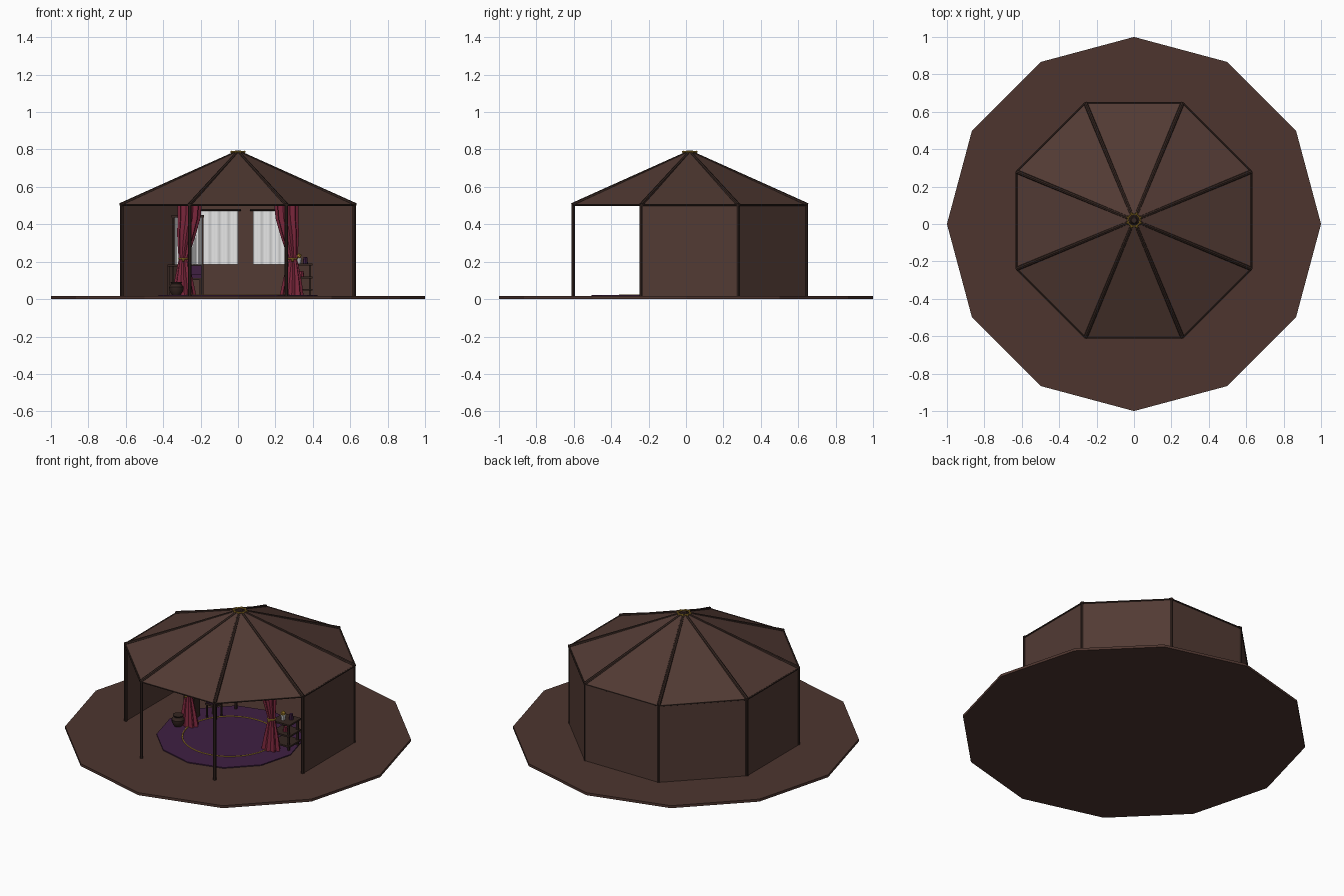
import bpy, bmesh
from math import sin, cos, pi, radians
from mathutils import Vector, Matrix

cube = bpy.data.objects.get("Cube")
if cube:
    bpy.data.objects.remove(cube)


def material(name, rgb):
    m = bpy.data.materials.new(name)
    m.use_nodes = True
    m.diffuse_color = (*rgb, 1)
    m.node_tree.nodes["Principled BSDF"].inputs["Base Color"].default_value = (*rgb, 1)
    return m


CANVAS = material("brown canvas", (0.085, 0.043, 0.034))
EARTH = material("brown earth", (0.075, 0.036, 0.028))
WOOD = material("dark wood", (0.035, 0.019, 0.015))
RED = material("crimson cloth", (0.2, 0.02, 0.045))
PURPLE = material("purple cloth", (0.05, 0.014, 0.055))
GOLD = material("gold", (0.42, 0.25, 0.03))
WHITE = material("white cloth", (0.8, 0.8, 0.8))


def finish(name, bm, mat, smooth=False):
    bmesh.ops.recalc_face_normals(bm, faces=bm.faces)
    me = bpy.data.meshes.new(name)
    bm.to_mesh(me)
    bm.free()
    me.materials.append(mat)
    ob = bpy.data.objects.new(name, me)
    bpy.context.collection.objects.link(ob)
    if smooth:
        bpy.ops.object.select_all(action='DESELECT')
        ob.select_set(True)
        bpy.context.view_layer.objects.active = ob
        bpy.ops.object.shade_smooth_by_angle()
    return ob


def box(name, center, size, mat, turn=0):
    bm = bmesh.new()
    bmesh.ops.create_cube(bm, size=1, matrix=Matrix.Translation(center)
                          @ Matrix.Rotation(turn, 4, 'Z') @ Matrix.Diagonal((*size, 1)))
    return finish(name, bm, mat)


def cone(name, base, r1, r2, height, sides, mat, turn=0, caps=True):
    bm = bmesh.new()
    m = Matrix.Translation(Vector(base) + Vector((0, 0, height / 2))) @ Matrix.Rotation(turn, 4, 'Z')
    bmesh.ops.create_cone(bm, cap_ends=caps, segments=sides, radius1=r1, radius2=r2,
                          depth=height, matrix=m)
    return finish(name, bm, mat)


def pole(name, a, b, r, mat, sides=8):
    a, b = Vector(a), Vector(b)
    d = b - a
    bm = bmesh.new()
    m = Matrix.Translation((a + b) / 2) @ d.to_track_quat('Z', 'Y').to_matrix().to_4x4()
    bmesh.ops.create_cone(bm, cap_ends=True, segments=sides, radius1=r, radius2=r,
                          depth=d.length, matrix=m)
    return finish(name, bm, mat, True)


def ball(name, center, r, mat):
    bm = bmesh.new()
    bmesh.ops.create_icosphere(bm, subdivisions=1, radius=r, matrix=Matrix.Translation(center))
    return finish(name, bm, mat)


def loft(name, rings, mat):
    """Skin equal-length closed rings into a tube with capped ends."""
    bm = bmesh.new()
    vs = [[bm.verts.new(p) for p in ring] for ring in rings]
    n = len(vs[0])
    for lo, hi in zip(vs, vs[1:]):
        for i in range(n):
            j = (i + 1) % n
            bm.faces.new((lo[i], lo[j], hi[j], hi[i]))
    bm.faces.new(vs[0])
    bm.faces.new(vs[-1])
    return finish(name, bm, mat, True)


def torus(name, center, r, tube, mat):
    bpy.ops.mesh.primitive_torus_add(location=center, major_radius=r, minor_radius=tube,
                                     major_segments=32, minor_segments=6)
    ob = bpy.context.object
    ob.name = name
    ob.data.materials.append(mat)
    bpy.ops.object.shade_smooth_by_angle()
    return ob


# Ground and tent shell
FLOOR, EAVE, APEX, CY, R = 0.016, 0.503, 0.785, 0.02, 0.68
cone("ground", (0, 0, 0), 1, 1, FLOOR, 12, EARTH)
cone("roof", (0, CY, EAVE), R, 0.02, APEX - EAVE, 8, CANVAS, radians(22.5), False)
corners = [Vector((R * cos(radians(22.5 + 45 * k)), CY + R * sin(radians(22.5 + 45 * k)), 0))
           for k in range(8)]
up = Vector((0, 0, 1))
for k, c in enumerate(corners):
    nxt = corners[(k + 1) % 8]
    inner = c * 0.99
    pole("corner_post", inner + up * FLOOR, inner + up * EAVE, 0.01, WOOD)
    pole("roof_rib", c + up * EAVE, Vector((0, CY, APEX)), 0.011, WOOD)
    pole("eave_beam", c + up * EAVE, nxt + up * EAVE, 0.005, WOOD, 6)
    # Three front bays stay open
    if k not in (4, 5, 6):
        mid = (c + nxt) / 2 * 0.992
        d = nxt - c
        box("wall", mid + up * (FLOOR + EAVE) / 2, (d.length, 0.008, EAVE - FLOOR),
            CANVAS, radians(45 * k + 135))

# Gold crown on the roof peak
cone("roof_cap", (0, CY, APEX - 0.01), 0.03, 0.015, 0.02, 8, WOOD)
torus("crown_ring", (0, CY, APEX + 0.002), 0.033, 0.004, GOLD)
for k in range(8):
    a = k * pi / 4 + pi / 8
    ball("crown_bead", (0.038 * cos(a), CY + 0.038 * sin(a), APEX + 0.002), 0.007, GOLD)

# Round carpet with gold ring
MID = -0.08
cone("carpet", (0, MID, FLOOR), 0.425, 0.425, 0.006, 12, PURPLE)
bpy.ops.mesh.primitive_torus_add(location=(0, MID, FLOOR + 0.006), major_radius=0.275,
                                 minor_radius=0.004, major_segments=40, minor_segments=6)
ring = bpy.context.object
ring.name = "carpet_ring"
ring.data.materials.append(GOLD)

# Pleated curtains drawn in by gold ties: height, centre x, half width
PROFILE = [(0.022, 0.287, 0.056), (0.1, 0.29, 0.044), (0.18, 0.292, 0.028), (0.215, 0.292, 0.022),
           (0.26, 0.287, 0.03), (0.35, 0.275, 0.045), (0.43, 0.262, 0.054), (0.51, 0.258, 0.057)]
N = 48
for side in (-1, 1):
    rings = []
    for z, x, w in PROFILE:
        ring_points = []
        for i in range(N):
            t = 2 * pi * i / N
            f = 1 + 0.13 * cos(8 * t)
            ring_points.append((side * x + w * f * cos(t), MID + 0.7 * w * f * sin(t), z))
        rings.append(ring_points)
    loft("curtain", rings, RED)
    torus("curtain_tie", (side * 0.292, MID, 0.215), 0.023, 0.005, GOLD)
    ball("tie_tassel", (side * 0.292, MID - 0.028, 0.208), 0.009, GOLD)
pole("curtain_rod", (-0.34, MID, 0.515), (0.34, MID, 0.515), 0.007, WOOD)


def hanging(name, x0, x1, z0, z1, y):
    """Gently rippled hanging sheet."""
    bm = bmesh.new()
    pairs = []
    for i in range(25):
        t = i / 24
        p = (x0 + (x1 - x0) * t, y + 0.005 * sin(t * 8 * pi))
        pairs.append([bm.verts.new((*p, z)) for z in (z0, z1)])
    for a, b in zip(pairs, pairs[1:]):
        bm.faces.new((a[0], b[0], b[1], a[1]))
    finish(name, bm, WHITE, True)


# White hangings on the back wall
for x0, x1 in ((-0.2, 0.0), (0.08, 0.27)):
    hanging("white_hanging", x0, x1, 0.185, 0.472, 0.615)
    pole("hanging_rod", (x0 - 0.015, 0.615, 0.477), (x1 + 0.015, 0.615, 0.477), 0.006, WOOD)

# Framed screen at the left rear
SY = 0.25
hanging("screen_cloth", -0.34, -0.2, 0.185, 0.435, SY)
for x in (-0.347, -0.19):
    box("screen_post", (x, SY, 0.23), (0.012, 0.012, 0.43), WOOD)
box("screen_top", (-0.268, SY, 0.443), (0.175, 0.014, 0.012), WOOD)
box("screen_rail", (-0.268, SY, 0.18), (0.16, 0.014, 0.012), WOOD)

# Small chair with purple cushions
for x in (-0.26, -0.2):
    for y in (0.06, 0.12):
        box("chair_leg", (x, y, 0.06), (0.01, 0.01, 0.09), WOOD)
box("chair_seat", (-0.23, 0.09, 0.108), (0.075, 0.075, 0.012), WOOD)
box("seat_cushion", (-0.23, 0.09, 0.122), (0.068, 0.068, 0.018), PURPLE)
box("chair_back", (-0.23, 0.13, 0.145), (0.07, 0.012, 0.07), PURPLE)

# Side shelf with jars, and a smaller stand opposite
for x in (0.29, 0.385):
    for y in (-0.04, 0.05):
        box("shelf_leg", (x, y, 0.1), (0.012, 0.012, 0.165), WOOD)
for z in (0.05, 0.115, 0.185):
    box("shelf_board", (0.337, 0.005, z), (0.125, 0.12, 0.01), WOOD)
cone("white_jar", (0.325, -0.01, 0.19), 0.012, 0.016, 0.03, 8, WHITE)
ball("gold_flower", (0.325, -0.01, 0.23), 0.016, GOLD)
cone("purple_jar", (0.36, 0.02, 0.19), 0.014, 0.01, 0.035, 8, PURPLE)
cone("red_jar", (0.34, -0.01, 0.12), 0.014, 0.01, 0.03, 8, RED)
box("stand_top", (-0.34, 0.02, 0.18), (0.075, 0.08, 0.01), WOOD)
for x in (-0.37, -0.31):
    box("stand_leg", (x, 0.02, 0.097), (0.012, 0.06, 0.16), WOOD)

# Rounded pot beside the curtain
POT = [(0.022, 0.022), (0.045, 0.037), (0.065, 0.038), (0.082, 0.026), (0.092, 0.032)]
loft("pot", [[(-0.33 + r * cos(i * pi / 6), -0.13 + r * sin(i * pi / 6), z) for i in range(12)]
             for z, r in POT], WOOD)
